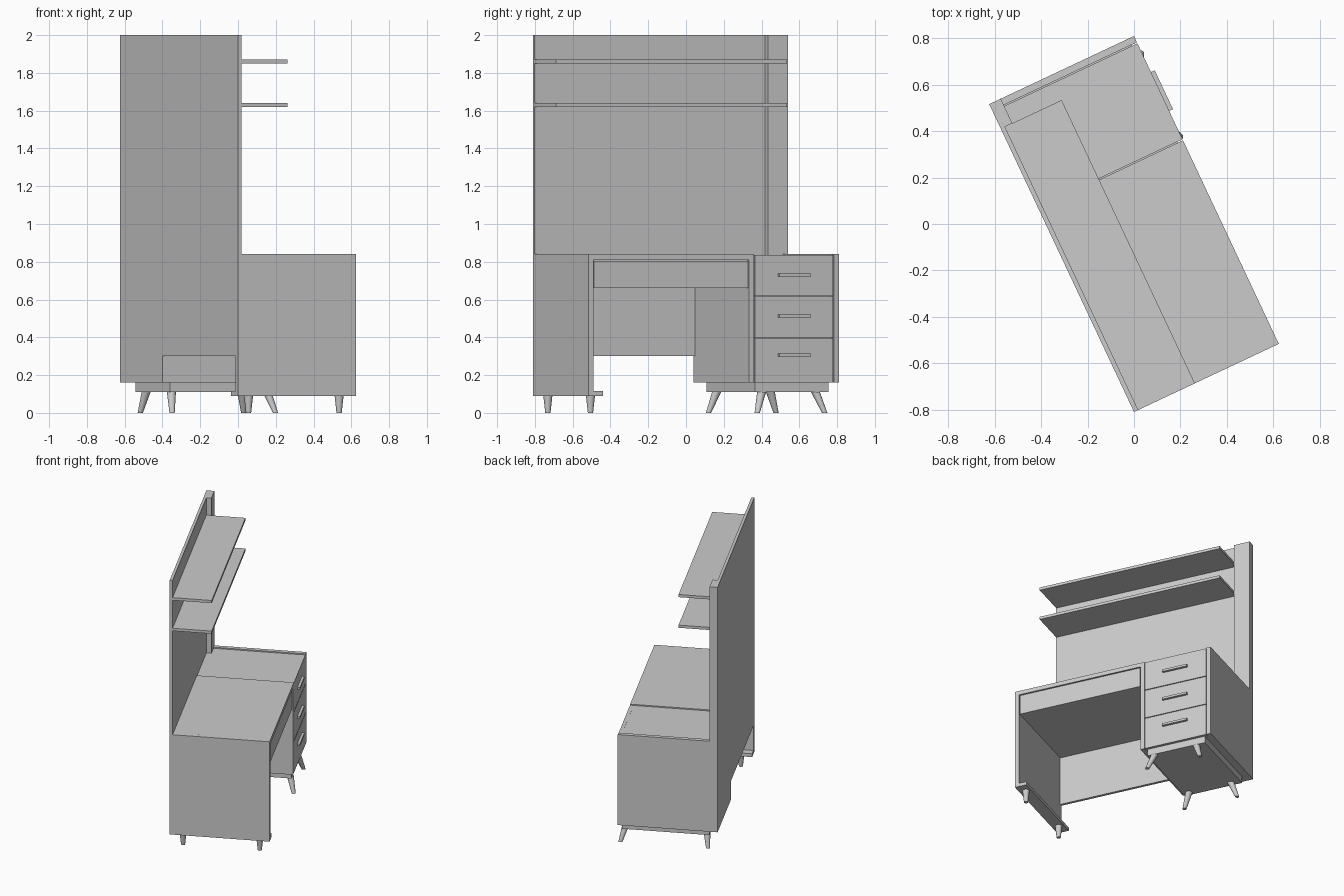
import bpy, math
from mathutils import Matrix, Vector

cube = bpy.data.objects.get("Cube")
if cube:
    bpy.data.objects.remove(cube, do_unlink=True)

grey = bpy.data.materials.new("plain grey")
grey.use_nodes = True
colour = (0.6, 0.6, 0.6, 1)
grey.diffuse_color = colour
grey.node_tree.nodes["Principled BSDF"].inputs["Base Color"].default_value = colour

# Desk coordinates: x = distance from the back wall, y = along the desk
DEPTH, LENGTH, HEIGHT = 0.69, 1.467, 2.0
TOP, BOARD, WALL = 0.84, 0.03, 0.02
CAB, GAP = 0.94, 0.005
place = Matrix.Rotation(math.radians(25.2), 4, "Z") @ Matrix.Translation((-DEPTH / 2, -LENGTH / 2, 0))


def box(name, x, y, z):
    """Board between the given (low, high) limits in desk coordinates."""
    bpy.ops.mesh.primitive_cube_add(size=1)
    ob = bpy.context.object
    ob.name = name
    mid = Vector([(a + b) / 2 for a, b in (x, y, z)])
    size = [b - a for a, b in (x, y, z)]
    ob.data.transform(place @ Matrix.Translation(mid) @ Matrix.Diagonal((*size, 1)))
    ob.data.materials.append(grey)
    return ob


def foot(name, low, high):
    """Round tapered foot from its floor point to its upper point."""
    low, high = Vector(low), Vector(high)
    bpy.ops.mesh.primitive_cone_add(vertices=20, radius1=0.014, radius2=0.024, depth=high.z)
    ob = bpy.context.object
    ob.name = name
    # Shear rather than tilt, so both ends stay level
    shear = Matrix.Identity(4)
    shear[0][2] = (high.x - low.x) / high.z
    shear[1][2] = (high.y - low.y) / high.z
    ob.data.transform(place @ Matrix.Translation((low + high) / 2) @ shear)
    ob.data.materials.append(grey)
    bpy.ops.object.shade_smooth_by_angle()


# Tall back wall with its post and two shelves
box("back_wall", (0, WALL), (0, LENGTH), (TOP, HEIGHT))
box("wall_post", (WALL, 0.055), (1.35, LENGTH), (TOP - 0.01, HEIGHT))
for i, z in enumerate((1.62, 1.85)):
    box(f"shelf_{i + 1}", (WALL, 0.29), (0, 1.35), (z, z + 0.02))

# Lower back boards
box("knee_back_panel", (0, WALL), (BOARD, CAB), (0.3, TOP))
box("cabinet_back_panel", (0, WALL), (CAB, LENGTH), (0.16, TOP))

# Writing surface, end support and wide drawer
box("desktop", (WALL, DEPTH), (BOARD, CAB + BOARD), (TOP - BOARD, TOP))
box("end_panel", (0, DEPTH), (0, BOARD), (0.09, TOP))
box("end_base", (0, DEPTH), (BOARD, 0.085), (0.09, 0.115))
box("wide_drawer_body", (WALL, DEPTH - 0.02), (BOARD, CAB), (0.665, TOP - BOARD))
box("wide_drawer_front", (DEPTH - 0.02, DEPTH - 0.005),
    (BOARD + GAP, CAB - GAP), (0.66, TOP - BOARD - GAP))

# Drawer cabinet with a lid set between its edges
inner = (CAB + BOARD, LENGTH - BOARD)
box("cabinet_inner_side", (WALL, DEPTH), (CAB, inner[0]), (0.16, TOP - BOARD))
box("cabinet_outer_side", (WALL, DEPTH), (inner[1], LENGTH), (0.16, TOP))
box("cabinet_body", (WALL, DEPTH - 0.025), inner, (0.16, TOP - 0.02))
box("cabinet_lid", (WALL, DEPTH - 0.025), (inner[0] + GAP, inner[1] - GAP), (TOP - 0.02, TOP - 0.006))

# Three drawers with bar handles
edges = (0.16, 0.4, 0.62, TOP)
for i, grip in enumerate((0.307, 0.512, 0.73)):
    box(f"drawer_front_{i + 1}", (DEPTH - 0.025, DEPTH),
        (inner[0] + GAP, inner[1] - GAP), (edges[i], edges[i + 1] - GAP))
    box(f"drawer_handle_{i + 1}", (DEPTH, DEPTH + 0.018), (1.11, 1.295), (grip - 0.008, grip + 0.008))

# Plinth and feet
box("cabinet_plinth", (0.065, 0.67), (0.985, 1.415), (0.11, 0.16))
for side, x in (("back", 0.08), ("front", 0.685)):
    inward = 0.015 if side == "back" else -0.03
    for end, y, lean in (("inner", 0.99, 0.04), ("outer", 1.385, -0.04)):
        foot(f"{side}_{end}_cabinet_foot", (x, y, 0.01), (x + inward, y + lean, 0.11))
for side, x in (("back", 0.084), ("front", 0.614)):
    foot(f"{side}_end_foot", (x, 0.048, 0), (x, 0.048, 0.09))

# Drop the slightly raised cabinet feet onto their own level
for ob in bpy.data.objects:
    if ob.name.endswith("cabinet_foot"):
        lift = 0.11 - max(v.co.z for v in ob.data.vertices)
        ob.data.transform(Matrix.Translation((0, 0, lift)))
